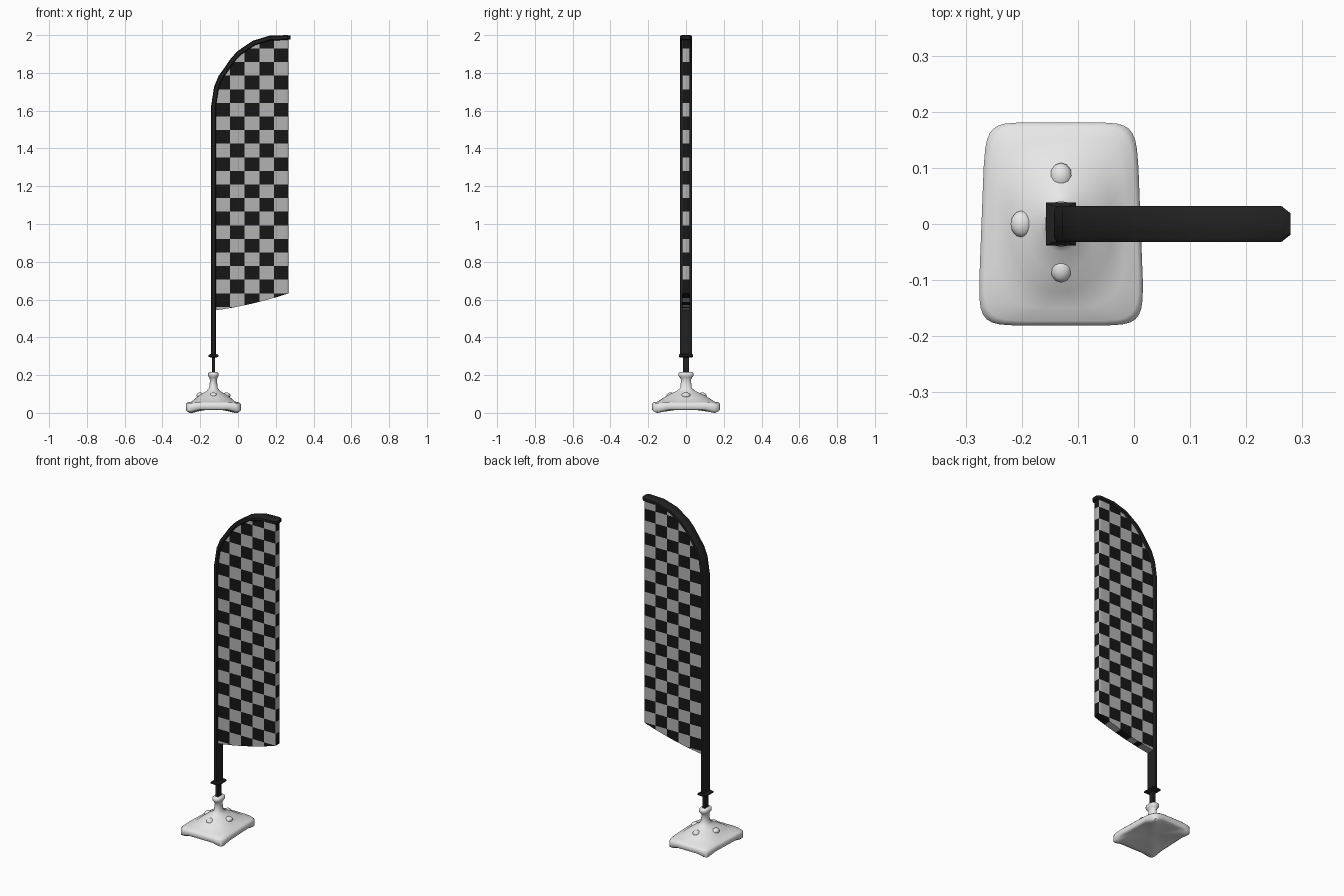
import bpy, bmesh, math
from mathutils import Vector

cube = bpy.data.objects.get("Cube")
if cube:
    bpy.data.objects.remove(cube)


def material(name, rgb):
    m = bpy.data.materials.new(name)
    m.use_nodes = True
    m.diffuse_color = (*rgb, 1)
    m.node_tree.nodes["Principled BSDF"].inputs["Base Color"].default_value = (*rgb, 1)
    return m


SLEEVE = material("charcoal sleeve", (0.015, 0.015, 0.015))
CHECK = material("black check", (0.008, 0.008, 0.008))
LIGHT = material("grey check", (0.45, 0.45, 0.45))
WHITE = material("white plastic", (0.86, 0.87, 0.86))


def skin(rings):
    """Bmesh through a list of closed point rings, capped at both ends."""
    bm = bmesh.new()
    loops = [[bm.verts.new(p) for p in ring] for ring in rings]
    for a, b in zip(loops, loops[1:]):
        for i in range(len(a)):
            j = (i + 1) % len(a)
            bm.faces.new((a[i], a[j], b[j], b[i]))
    bm.faces.new(loops[0])
    bm.faces.new(loops[-1])
    bmesh.ops.recalc_face_normals(bm, faces=bm.faces)
    return bm


def finish(bm, name, mats, smooth=None):
    me = bpy.data.meshes.new(name)
    bm.to_mesh(me)
    bm.free()
    ob = bpy.data.objects.new(name, me)
    bpy.context.collection.objects.link(ob)
    for m in mats:
        me.materials.append(m)
    if smooth:
        bpy.ops.object.select_all(action='DESELECT')
        ob.select_set(True)
        bpy.context.view_layer.objects.active = ob
        bpy.ops.object.shade_smooth_by_angle(angle=math.radians(smooth))


def rect(x, z, hx, hy):
    return [(x + sx * hx, sy * hy, z) for sx, sy in ((-1, -1), (1, -1), (1, 1), (-1, 1))]


PX = -0.13  # pole axis

# Sleeve: flattened tube that runs up the pole and bends over the flag
outer = [Vector(p) for p in ((-0.143, 0.3), (-0.143, 1.62), (-0.127, 1.725), (-0.104, 1.782),
                             (-0.07, 1.83), (-0.037, 1.878), (0.0, 1.917), (0.078, 1.97),
                             (0.167, 1.997), (0.262, 2.0))]
THICK = 0.026
inner = []
for i, p in enumerate(outer):
    t = (outer[min(i + 1, len(outer) - 1)] - outer[max(i - 1, 0)]).normalized()
    inner.append(p + Vector((t.y, -t.x)) * THICK)
rings = []
for o, n in zip(outer, inner):
    ring = []
    for f, y in ((0, 0.024), (0.2, 0.032), (0.8, 0.032), (1, 0.024)):
        q = o.lerp(n, f)
        ring.append((q.x, y, q.y))
    rings.append(ring + [(x, -y, z) for x, y, z in reversed(ring)])
rings.append([(0.279, y * 0.6, 1.988 + (z - 1.988) * 0.7) for x, y, z in rings[-1]])
finish(skin(rings), "sleeve", [SLEEVE], 35)

# Thin pole and flange under the sleeve
finish(skin([rect(PX, 0.19, 0.008, 0.016), rect(PX, 0.31, 0.008, 0.016)]),
       "lower_pole", [SLEEVE])
finish(skin([rect(PX, 0.292, 0.014, 0.03), rect(PX, 0.298, 0.027, 0.038),
             rect(PX, 0.306, 0.027, 0.038), rect(PX, 0.312, 0.014, 0.032)]),
       "flange", [SLEEVE])

# Flag: thick panel with a rounded free edge, sliced into checks
X0, X1, COLS, ROW, ZTOP = -0.12, 0.268, 5, 0.072, 1.929
CW = (X1 - X0) / COLS
HY = 0.022
STEPS = 20


def top(x):
    mid = [a.lerp(b, 0.6) for a, b in zip(outer, inner)][1:]
    for a, b in zip(mid, mid[1:]):
        if a.x <= x <= b.x:
            return a.y + (b.y - a.y) * (x - a.x) / (b.x - a.x)
    return mid[0].y if x < mid[0].x else mid[-1].y


def flag_ring(u, fullness=1.0):
    x = X0 + (X1 - X0) * u
    h = HY * fullness
    low, high = 0.543 + 0.052 * u + 0.038 * u * u, top(x)
    return [(x, -h, low), (x, h, low), (x, h, high), (x, -h, high)]


bm = skin([flag_ring(i / STEPS) for i in range(STEPS)] +
          [flag_ring(u, f) for u, f in ((0.98, 0.97), (0.992, 0.88), (1, 0.65))])
for k in range(-1, 20):
    bmesh.ops.bisect_plane(bm, geom=bm.verts[:] + bm.edges[:] + bm.faces[:], dist=1e-5,
                           plane_co=(0, 0, ZTOP - k * ROW), plane_no=(0, 0, 1))
bm.normal_update()
for f in bm.faces:
    c = f.calc_center_median()
    col = COLS if f.normal.x > 0.5 else math.floor((c.x - X0) / CW)
    row = math.floor((ZTOP - c.z) / ROW)
    f.material_index = (col + row) % 2
finish(bm, "flag", [CHECK, LIGHT], 50)

# Base: rounded rectangle with arched edges, rising to a neck and knob
SIDES = 32


def base_ring(z, hx, hy, power, arch=0.0, skew=0.0):
    ring = []
    for i in range(SIDES):
        a = 2 * math.pi * (i + 0.5) / SIDES
        c, s = math.cos(a), math.sin(a)
        x = math.copysign(abs(c) ** (2 / power), c)
        y = math.copysign(abs(s) ** (2 / power), s)
        lift = arch * (1 - abs(math.sin(2 * a)))
        ring.append((PX + x * (hx - skew * y), y * hy, z + lift))
    return ring


base = skin([base_ring(0.02, 0.04, 0.05, 2),
             base_ring(0.006, 0.11, 0.14, 5, 0.018, 0.006),
             base_ring(0.0, 0.132, 0.168, 7, 0.02, 0.007),
             base_ring(0.008, 0.142, 0.181, 8, 0.018, 0.007),
             base_ring(0.042, 0.142, 0.181, 8, 0.006, 0.007),
             base_ring(0.052, 0.134, 0.173, 7, 0.004, 0.007),
             base_ring(0.06, 0.115, 0.15, 3.5),
             base_ring(0.08, 0.092, 0.12, 2.3),
             base_ring(0.1, 0.064, 0.086, 2),
             base_ring(0.115, 0.037, 0.05, 2),
             base_ring(0.132, 0.023, 0.031, 2),
             base_ring(0.175, 0.018, 0.026, 2),
             base_ring(0.188, 0.023, 0.034, 2),
             base_ring(0.196, 0.028, 0.04, 2.5),
             base_ring(0.21, 0.028, 0.04, 2.5),
             base_ring(0.216, 0.022, 0.034, 2.5)])
finish(base, "base", [WHITE], 60)

# Lugs around the base cone
for name, dx, dy in (("back_lug", 0, 0.085), ("front_lug", 0, -0.08),
                     ("left_lug", 0.07, 0), ("right_lug", -0.07, 0)):
    bm = bmesh.new()
    bmesh.ops.create_uvsphere(bm, u_segments=12, v_segments=8, radius=0.02)
    bmesh.ops.scale(bm, vec=(1, 1.2, 0.8), verts=bm.verts)
    bmesh.ops.translate(bm, vec=(PX + dx, dy, 0.092), verts=bm.verts)
    finish(bm, name, [WHITE], 60)
